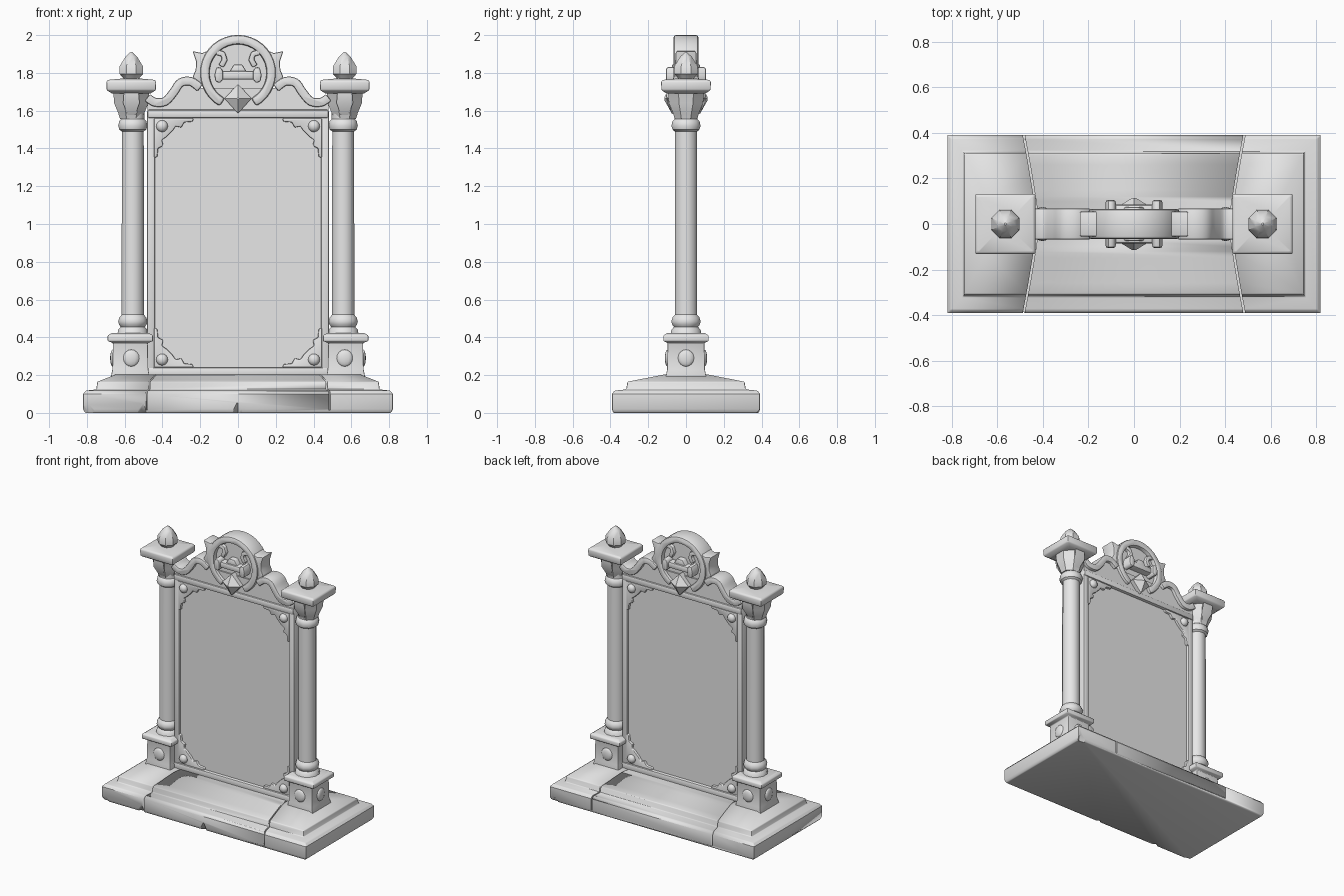
import bpy, bmesh
from math import cos, sin, pi, radians
from mathutils import Vector, Matrix

if "Cube" in bpy.data.objects:
    bpy.data.objects.remove(bpy.data.objects["Cube"])

stone = bpy.data.materials.new("grey stone")
stone.use_nodes = True
stone.diffuse_color = (0.8, 0.8, 0.8, 1)
stone.node_tree.nodes["Principled BSDF"].inputs["Base Color"].default_value = (0.8, 0.8, 0.8, 1)


def finish(name, bm, bevel=0.0, smooth=35):
    """Turn a bmesh into a shaded stone object."""
    bmesh.ops.recalc_face_normals(bm, faces=bm.faces)
    mesh = bpy.data.meshes.new(name)
    bm.to_mesh(mesh)
    bm.free()
    ob = bpy.data.objects.new(name, mesh)
    bpy.context.collection.objects.link(ob)
    mesh.materials.append(stone)
    bpy.ops.object.select_all(action='DESELECT')
    ob.select_set(True)
    bpy.context.view_layer.objects.active = ob
    if bevel:
        mod = ob.modifiers.new("bevel", 'BEVEL')
        mod.width, mod.segments, mod.limit_method = bevel, 2, 'ANGLE'
        mod.angle_limit = radians(40)
        bpy.ops.object.modifier_apply(modifier=mod.name)
    bpy.ops.object.shade_smooth_by_angle(angle=radians(smooth))
    return ob


def skin(name, rings, bevel=0.0):
    """Join rings of points, capped at both ends."""
    bm = bmesh.new()
    loops = [[bm.verts.new(p) for p in ring] for ring in rings]
    n = len(loops[0])
    for a, b in zip(loops, loops[1:]):
        for i in range(n):
            j = (i + 1) % n
            bm.faces.new((a[i], a[j], b[j], b[i]))
    bm.faces.new(loops[0])
    bm.faces.new(loops[-1])
    return finish(name, bm, bevel)


def tiers(name, x, levels, bevel=0.0):
    """Stack of rectangles given as half width, half depth, height."""
    corners = [(-1, -1), (1, -1), (1, 1), (-1, 1)]
    return skin(name, [[(x + a * w, b * d, z) for a, b in corners] for w, d, z in levels], bevel)


def turned(name, x, profile, sides):
    """Turned part given as radius, height."""
    angles = [2 * pi * (i + 0.5) / sides for i in range(sides)]
    return skin(name, [[(x + r * cos(t), r * sin(t), z) for t in angles] for r, z in profile])


def prism(name, outline, lo, hi, bevel=0.0, upright=True):
    """Extrude an outline along y, or along z when it is not upright."""
    def place(u, v, h):
        return (u, h, v) if upright else (u, v, h)
    return skin(name, [[place(u, v, h) for u, v in outline] for h in (lo, hi)], bevel)


def ribbon(points, width):
    """Outline of a band of constant width along a path."""
    pts = [Vector(p) for p in points]
    left, right = [], []
    for i, p in enumerate(pts):
        d = (pts[min(i + 1, len(pts) - 1)] - pts[max(i - 1, 0)]).normalized()
        side = Vector((-d.y, d.x)) * width / 2
        left.append(p + side)
        right.append(p - side)
    return [tuple(p) for p in left + right[::-1]]


def flow(pts, steps=4):
    """Smooth path through a few points."""
    p = [Vector(pts[0])] + [Vector(q) for q in pts] + [Vector(pts[-1])]
    path = []
    for a, b, c, d in zip(p, p[1:], p[2:], p[3:]):
        for k in range(steps):
            t = k / steps
            path.append(b + (c - a) * t / 2 + (a * 2 - b * 5 + c * 4 - d) * t * t / 2
                        + (b * 3 - a - c * 3 + d) * t ** 3 / 2)
    return path + [p[-1]]


def ball(name, loc, size):
    bm = bmesh.new()
    bmesh.ops.create_uvsphere(bm, u_segments=12, v_segments=8, radius=1)
    bm.transform(Matrix.Translation(loc) @ Matrix.Diagonal((*size, 1)))
    return finish(name, bm, 0, 60)


# Stepped plinth with two cracks and chipped lower edges
base = tiers("stepped_base", 0, [(0.81, 0.385, 0), (0.82, 0.392, 0.02), (0.82, 0.392, 0.1),
             (0.805, 0.378, 0.118), (0.75, 0.317, 0.124), (0.745, 0.31, 0.165), (0.65, 0.12, 0.202)], 0.006)
cutters = []
for s in (-1, 1):
    crack = flow([(s * 0.49, -0.42), (s * 0.45, -0.2), (s * 0.425, 0), (s * 0.45, 0.2), (s * 0.49, 0.42)])
    cutters.append(prism("crack_cutter", ribbon(crack, 0.008), 0.015, 0.3, 0, False))
for x, y, w in ((-0.79, -0.41, 0.1), (0, -0.405, 0.045), (-0.5, -0.405, 0.05), (0.8, 0.41, 0.08)):
    d = 0.04 if y < 0 else -0.04
    cutters.append(skin("chip_cutter", [[(x - w, y, -0.01), (x + w, y, -0.01), (x, y, 0.08)],
                                        [(x - w / 2, y + d, -0.01), (x + w / 2, y + d, -0.01), (x, y + d, 0.0)]]))
for c in cutters:
    mod = base.modifiers.new("cut", 'BOOLEAN')
    mod.operation, mod.solver, mod.object = 'DIFFERENCE', 'EXACT', c
    bpy.context.view_layer.objects.active = base
    bpy.ops.object.modifier_apply(modifier=mod.name)
    bpy.data.objects.remove(c)

# Central slab, rails and raised frame
tiers("panel", 0, [(0.46, 0.032, 0.19), (0.46, 0.032, 1.6)])
prism("bottom_rail", [(-0.48, 0.19), (0.48, 0.19), (0.48, 0.24), (-0.48, 0.24)], -0.055, 0.055, 0.01)
prism("top_rail", [(-0.48, 1.56), (0.48, 1.56), (0.48, 1.605), (-0.48, 1.605)], -0.055, 0.055, 0.01)

for s, side in ((-1, "right"), (1, "left")):
    x = s * 0.565
    tiers(side + "_frame_rail", s * 0.461, [(0.021, 0.048, 0.2), (0.021, 0.048, 1.6)], 0.008)

    # Pillar pedestal with round medallions
    tiers(side + "_pedestal", x + s * 0.005, [(0.105, 0.11, 0.18), (0.095, 0.1, 0.23), (0.092, 0.097, 0.37),
          (0.12, 0.12, 0.38), (0.12, 0.12, 0.41), (0.1, 0.1, 0.422)], 0.005)
    for y in (-0.098, 0.098):
        ball(side + "_medallion", (x, y, 0.29), (0.043, 0.014, 0.045))
    ball(side + "_outer_medallion", (x + s * 0.098, 0, 0.29), (0.014, 0.043, 0.045))

    # Shaft with rings, flared capital, cap slab and finial
    turned(side + "_shaft", x - s * 0.008, [(0.085, 0.41), (0.08, 0.44), (0.066, 0.455), (0.076, 0.468),
           (0.08, 0.485), (0.074, 0.505), (0.061, 0.52), (0.06, 1.49), (0.074, 1.5), (0.08, 1.52),
           (0.074, 1.545), (0.063, 1.555), (0.063, 1.6)], 12)
    turned(side + "_capital", x, [(0.064, 1.555), (0.074, 1.585), (0.098, 1.64), (0.102, 1.69), (0.112, 1.71)], 8)
    for y in (-1, 1):
        skin(side + "_capital_leaf", [[(x + a * w, y * d, z) for w, d, z in
             ((0.02, 0.07, 1.575), (0.045, 0.1, 1.64), (0.04, 0.108, 1.7))] for a in (-1, 1)], 0.004)
    tiers(side + "_cap", x, [(0.1, 0.1, 1.69), (0.13, 0.13, 1.708), (0.132, 0.132, 1.755),
          (0.122, 0.122, 1.763), (0.05, 0.05, 1.77)], 0.006)
    turned(side + "_finial", x, [(0.035, 1.755), (0.048, 1.775), (0.068, 1.795), (0.067, 1.835),
           (0.034, 1.885), (0.005, 1.91)], 8)

    # Scalloped corner brackets with studs
    for corner, z, up in (("top", 1.56, -1), ("bottom", 0.24, 1)):
        scallop = [(0, 0), (0.21, 0), (0.205, 0.018), (0.16, 0.022), (0.145, 0.05), (0.115, 0.042), (0.1, 0.065)]
        outline = scallop + [(b, a) for a, b in scallop[:0:-1]]
        prism(f"{corner}_{side}_bracket", [(s * (0.445 - u), z + up * v) for u, v in outline], -0.05, 0.05, 0.006)
        for y in (-0.05, 0.05):
            ball(f"{corner}_{side}_stud", (s * 0.402, y, z + up * 0.042), (0.031, 0.025, 0.031))

    # Scroll running from pillar to crest, with its infill and leaves
    wave = flow([(s * 0.48, 1.67), (s * 0.44, 1.645), (s * 0.385, 1.65), (s * 0.34, 1.7),
                 (s * 0.305, 1.748), (s * 0.25, 1.755), (s * 0.2, 1.72)])
    prism(side + "_scroll", ribbon(wave, 0.046), -0.068, 0.068, 0.012)
    prism(side + "_scroll_infill", [tuple(p) for p in wave] + [(0, 1.72), (0, 1.59), (s * 0.48, 1.59)], -0.045, 0.045)
    prism(side + "_leaf", [(s * u, v) for u, v in ((0.15, 1.73), (0.21, 1.73), (0.24, 1.78), (0.224, 1.815),
          (0.222, 1.86), (0.24, 1.915), (0.19, 1.905), (0.15, 1.92))], -0.055, 0.055, 0.008)

# Round crest
arc = [radians(-62 + 304 * i / 30) for i in range(31)]
prism("crest_ring", ribbon([(0.176 * cos(t), 1.8 + 0.176 * sin(t)) for t in arc], 0.05), -0.066, 0.066, 0.014)
circle = [2 * pi * i / 32 for i in range(32)]
prism("crest_back", [(0.172 * cos(t), 1.8 + 0.172 * sin(t)) for t in circle], -0.035, 0.035)

# Emblem, shown on both faces: diamond, bar with end blocks, wedge and prongs
for tip in (-1, 1):
    diamond = [(0.072, 1.665), (0, 1.74), (-0.072, 1.665), (0, 1.585)]
    skin("diamond", [[(u, tip * 0.03, v) for u, v in diamond], [(u, tip * 0.075, v) for u, v in diamond],
                     [(u * 0.1, tip * 0.115, 1.664 + (v - 1.664) * 0.1) for u, v in diamond]])
prism("bar", [(-0.1, 1.765), (0.1, 1.765), (0.1, 1.81), (-0.1, 1.81)], -0.085, 0.085, 0.012)
prism("wedge", [(-0.05, 1.8), (0.05, 1.8), (0.022, 1.845), (-0.022, 1.845)], -0.075, 0.075, 0.008)
for s, side in ((-1, "right"), (1, "left")):
    block = [(0.08, 1.765), (0.095, 1.745), (0.12, 1.755), (0.125, 1.79), (0.115, 1.83), (0.09, 1.83), (0.08, 1.81)]
    prism(side + "_end_block", [(s * u, v) for u, v in block], -0.105, 0.105, 0.01)
    prong = [(s * 0.115, 1.91), (s * 0.08, 1.9), (s * 0.07, 1.87), (s * 0.09, 1.835)]
    prism(side + "_prong", ribbon(prong, 0.03), -0.06, 0.06, 0.007)
